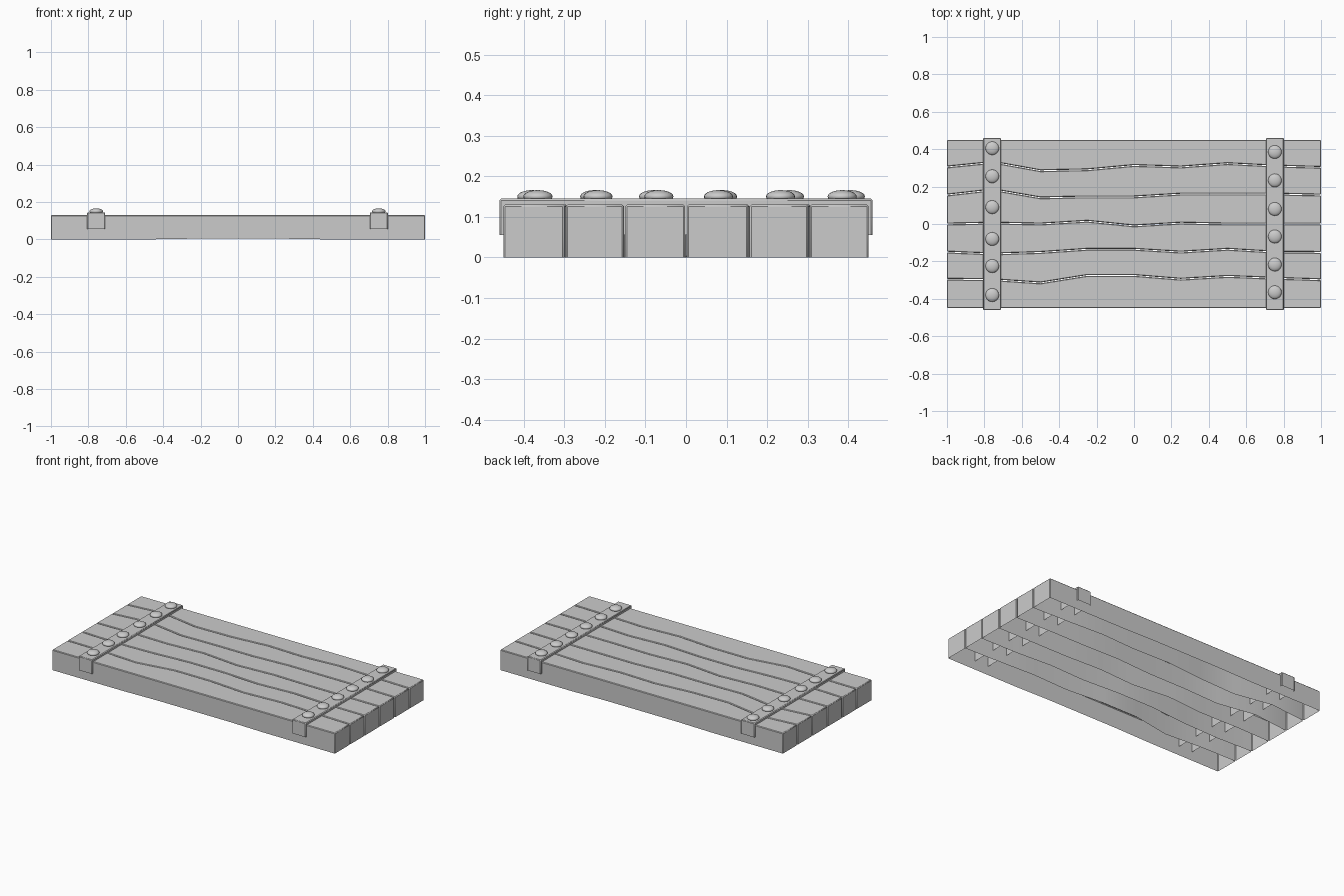
import bpy, bmesh, math

if "Cube" in bpy.data.objects:
    bpy.data.objects.remove(bpy.data.objects["Cube"])

TOP = 0.13
XS = [-1 + 0.25 * i for i in range(9)]
# seam lines between planks, from the -y edge to the +y edge
SEAMS = [
    [-0.45] * 9,
    [-.295, -.298, -.315, -.275, -.275, -.295, -.28, -.29, -.298],
    [-.15, -.16, -.152, -.135, -.135, -.15, -.135, -.15, -.152],
    [0, .005, 0, .015, -.01, .005, 0, 0, 0],
    [.155, .183, .14, .145, .145, .16, .16, .16, .155],
    [.305, .33, .285, .29, .313, .305, .323, .31, .303],
    [0.45] * 9,
]


def finish(bm, name, bevel=0.0, angle=50):
    bmesh.ops.recalc_face_normals(bm, faces=bm.faces)
    me = bpy.data.meshes.new(name)
    bm.to_mesh(me)
    bm.free()
    ob = bpy.data.objects.new(name, me)
    bpy.context.collection.objects.link(ob)
    if bevel:
        mod = ob.modifiers.new("bevel", 'BEVEL')
        mod.width = bevel
        mod.segments = 1
        mod.limit_method = 'ANGLE'
        mod.angle_limit = math.radians(40)
    bpy.ops.object.select_all(action='DESELECT')
    ob.select_set(True)
    bpy.context.view_layer.objects.active = ob
    bpy.ops.object.shade_smooth_by_angle(angle=math.radians(angle))
    return ob


# planks: wavy shells, open underneath
def plank(name, low, high):
    bm = bmesh.new()
    rows = []
    for x, a, b in zip(XS, low, high):
        a = a + 0.002 if low is not SEAMS[0] else a
        b = b - 0.002 if high is not SEAMS[-1] else b
        z0 = 0.004 if abs(x) < 0.3 else 0
        rows.append([bm.verts.new(p) for p in
                     ((x, a, z0), (x, a, TOP), (x, b, TOP), (x, b, z0))])
    for r, s in zip(rows, rows[1:]):
        for i in range(3):
            bm.faces.new((r[i], r[i + 1], s[i + 1], s[i]))
    bm.faces.new(rows[0])
    bm.faces.new(rows[-1])
    finish(bm, name, 0.004)


for i in range(6):
    plank(f"plank_{i + 1}", SEAMS[i], SEAMS[i + 1])


# iron straps: box shells without a bottom
def strap(name, cx):
    bm = bmesh.new()
    bmesh.ops.create_cube(bm, size=1)
    for v in bm.verts:
        v.co = (cx + v.co.x * 0.096, v.co.y * 0.92, 0.1 + v.co.z * 0.09)
    bottom = [f for f in bm.faces if f.calc_center_median().z < 0.06]
    bmesh.ops.delete(bm, geom=bottom, context='FACES_ONLY')
    finish(bm, name, 0.004)


# domed rivets on the straps
def rivet(name, x, y):
    bm = bmesh.new()
    bmesh.ops.create_uvsphere(bm, u_segments=20, v_segments=12, radius=1)
    low = [v for v in bm.verts if v.co.z < -0.6]
    bmesh.ops.delete(bm, geom=low, context='VERTS')
    for v in bm.verts:
        v.co = (x + v.co.x * 0.036, y + v.co.y * 0.036, 0.15 + v.co.z * 0.016)
    finish(bm, name, angle=70)


for side, x, ys in (("left", -0.758, (.405, .255, .09, -.08, -.225, -.38)),
                    ("right", 0.753, (.385, .233, .08, -.067, -.217, -.365))):
    strap(f"{side}_strap", x)
    for i, y in enumerate(ys):
        rivet(f"{side}_rivet_{i + 1}", x, y)
